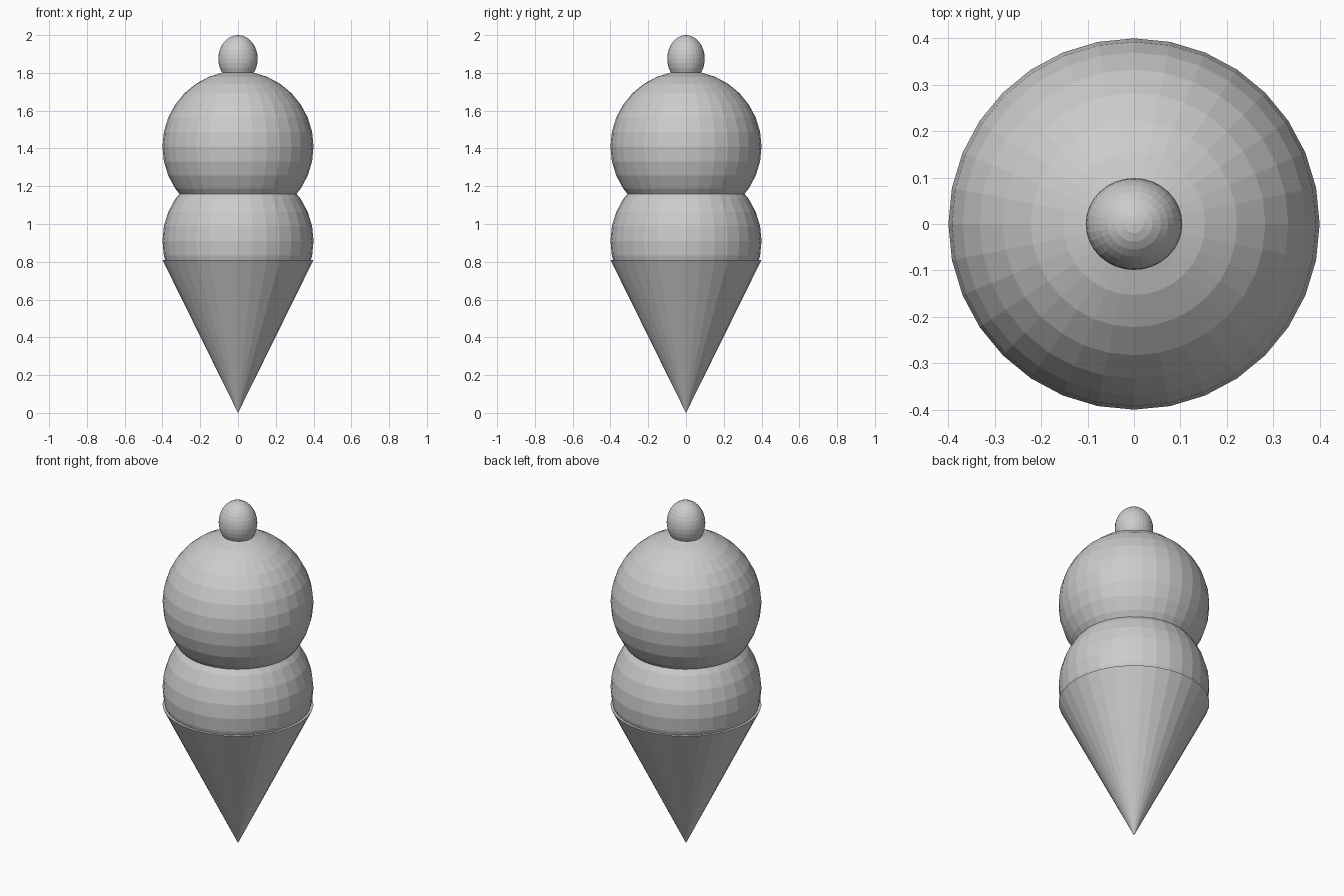
import bpy

cube = bpy.data.objects.get("Cube")
if cube:
    bpy.data.objects.remove(cube, do_unlink=True)

# One plain grey for every part
grey = bpy.data.materials.new("plain grey")
grey.use_nodes = True
color = (0.6, 0.6, 0.6, 1)
grey.diffuse_color = color
grey.node_tree.nodes["Principled BSDF"].inputs["Base Color"].default_value = color


def finish(name):
    obj = bpy.context.object
    obj.name = name
    obj.data.materials.append(grey)
    bpy.ops.object.shade_flat()
    return obj


def ball(name, z, size):
    bpy.ops.mesh.primitive_uv_sphere_add(segments=32, ring_count=16, radius=1, location=(0, 0, z))
    bpy.context.object.scale = size
    return finish(name)


# Cone with its tip on the ground and a closed rim
RIM = 0.81
bpy.ops.mesh.primitive_cone_add(vertices=32, radius1=0, radius2=0.4, depth=RIM,
                                end_fill_type='NGON', location=(0, 0, RIM / 2))
finish("cone")

# Two scoops and the cherry on top
ball("lower_scoop", 0.91, (0.4, 0.4, 0.4))
ball("upper_scoop", 1.41, (0.4, 0.4, 0.4))
ball("cherry", 1.875, (0.104, 0.099, 0.125))
